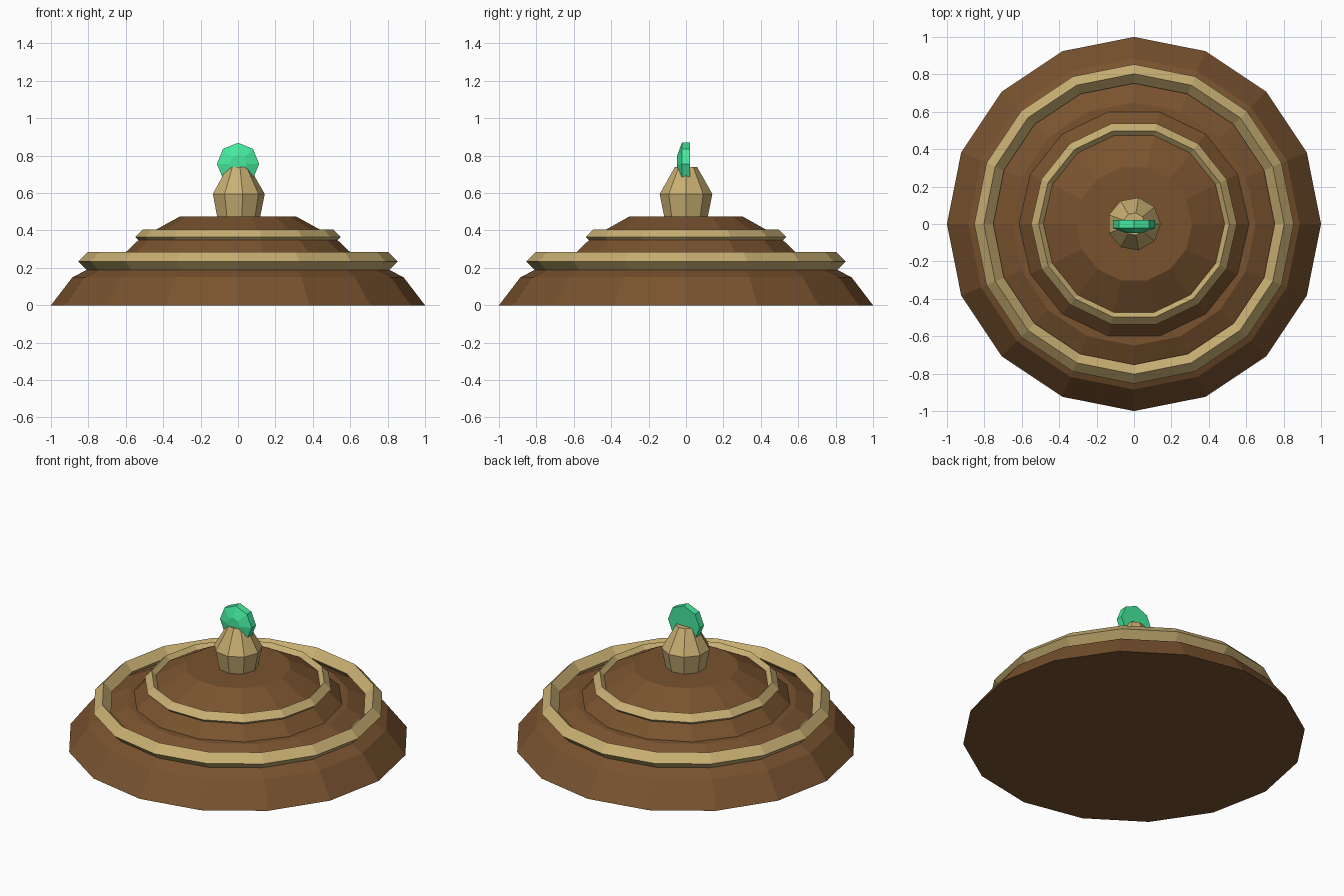
import bpy, bmesh
from math import sin, cos, pi
from mathutils import Matrix

if "Cube" in bpy.data.objects:
    bpy.data.objects.remove(bpy.data.objects["Cube"])


def material(name, rgb):
    m = bpy.data.materials.new(name)
    m.diffuse_color = (*rgb, 1)
    m.use_nodes = True
    m.node_tree.nodes["Principled BSDF"].inputs["Base Color"].default_value = m.diffuse_color
    return m


def lathe(name, profile, sides, mat, ring=False, matrix=None):
    """Revolve (radius, height) points; a ring closes its section, a solid gets caps."""
    bm = bmesh.new()
    rows = [[bm.verts.new((r * cos(2 * pi * i / sides), r * sin(2 * pi * i / sides), z))
             for i in range(sides)] for r, z in profile]
    pairs = list(zip(rows, rows[1:]))
    if ring:
        pairs.append((rows[-1], rows[0]))
    else:
        bm.faces.new(rows[0][::-1])
        bm.faces.new(rows[-1])
    for a, b in pairs:
        for i in range(sides):
            j = (i + 1) % sides
            bm.faces.new((a[i], a[j], b[j], b[i]))
    if matrix:
        bm.transform(matrix)
    bmesh.ops.recalc_face_normals(bm, faces=bm.faces)
    mesh = bpy.data.meshes.new(name)
    bm.to_mesh(mesh)
    bm.free()
    mesh.materials.append(mat)
    ob = bpy.data.objects.new(name, mesh)
    bpy.context.collection.objects.link(ob)
    return ob


def diamond(radius, height, size):
    return [(radius + size, height), (radius, height + size),
            (radius - size, height), (radius, height - size)]


wood = material("wood", (0.19, 0.085, 0.028))
gold = material("gold", (0.58, 0.43, 0.17))
green = material("green_gem", (0.06, 0.82, 0.34))

# Stepped wooden lid
lathe("lower_tier", [(1, 0), (0.885, 0.15), (0.65, 0.27)], 16, wood)
lathe("upper_tier", [(0.62, 0.265), (0.52, 0.36), (0.31, 0.475)], 14, wood)

# Gold trim rings with square section
lathe("lower_ring", diamond(0.803, 0.235, 0.051), 16, gold, ring=True)
lathe("upper_ring", diamond(0.51, 0.365, 0.04), 14, gold, ring=True)

# Knob
lathe("knob", [(0.118, 0.47), (0.143, 0.595), (0.06, 0.74)], 9, gold)

# Gem disc standing upright, faceted side to the front
lathe("gem", [(0.113, -0.022), (0.113, 0.022), (0.045, 0.047)], 8, green,
      matrix=Matrix.Translation((0, 0, 0.756)) @ Matrix.Rotation(pi / 2, 4, 'X'))
